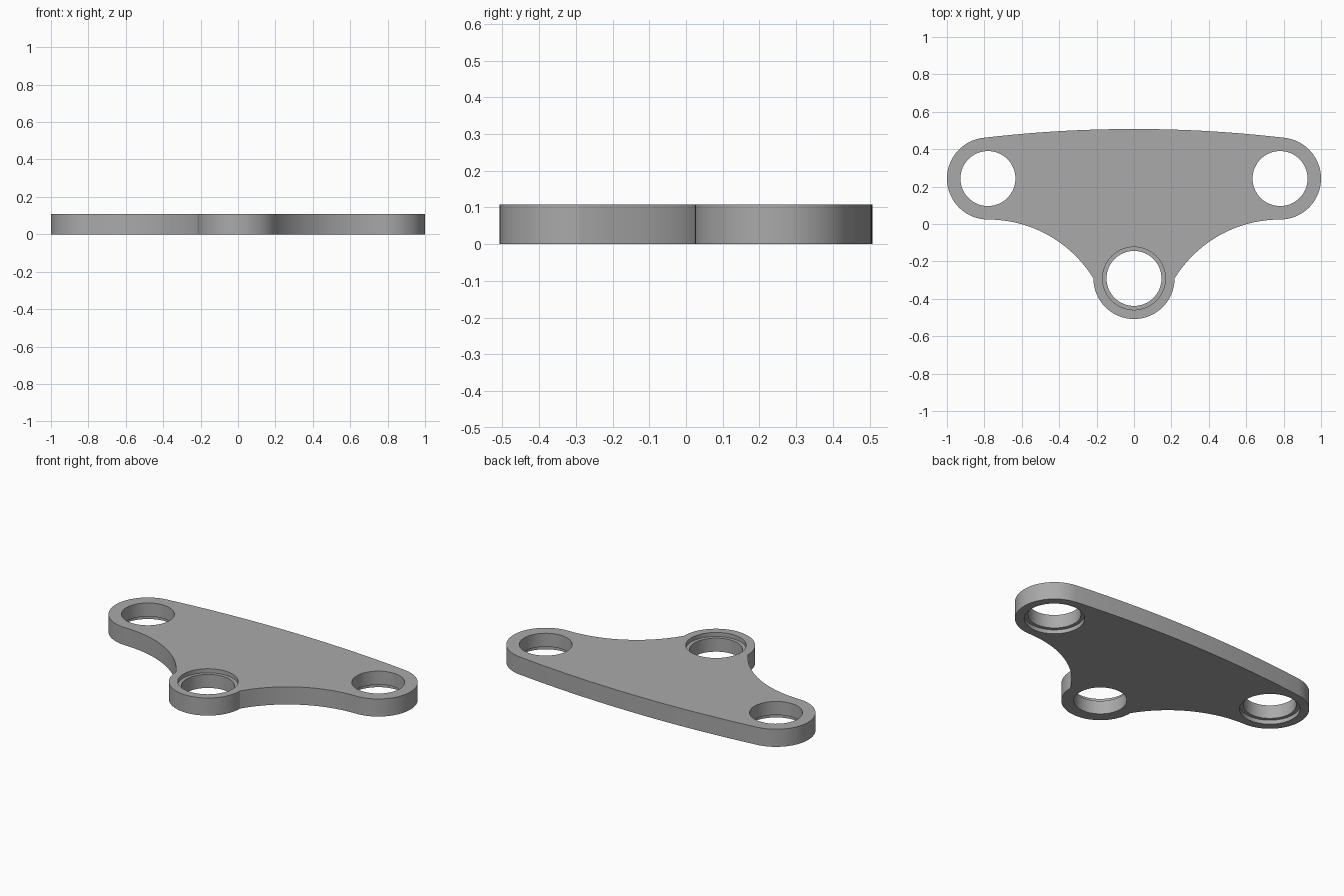
import bpy, bmesh
from math import sin, cos, pi, atan2, hypot
from mathutils import Vector

if "Cube" in bpy.data.objects:
    bpy.data.objects.remove(bpy.data.objects["Cube"])

THICK = 0.108
HOLE_R, RECESS_R, RECESS_DEPTH = 0.147, 0.168, 0.025
EAR_X, EAR_Y, EAR_R = 0.781, 0.243, 0.219
BOSS_Y, BOSS_R = -0.291, 0.217
BACK_Y = 0.508

grey = bpy.data.materials.new("satin grey")
grey.use_nodes = True
grey.diffuse_color = (0.4, 0.4, 0.4, 1)
grey.node_tree.nodes["Principled BSDF"].inputs["Base Color"].default_value = grey.diffuse_color


def arc(cx, cy, r, a0, a1, n):
    return [Vector((cx + r * cos(a0 + (a1 - a0) * i / n),
                    cy + r * sin(a0 + (a1 - a0) * i / n), 0)) for i in range(n + 1)]


def make_object(name, bm):
    bmesh.ops.recalc_face_normals(bm, faces=bm.faces)
    mesh = bpy.data.meshes.new(name)
    bm.to_mesh(mesh)
    bm.free()
    mesh.materials.append(grey)
    obj = bpy.data.objects.new(name, mesh)
    bpy.context.collection.objects.link(obj)
    return obj


def stepped_cutter(name, x, y, recess_on_top):
    """Through hole with a wider shallow recess on one face."""
    profile = [(HOLE_R, -0.1), (HOLE_R, THICK - RECESS_DEPTH),
               (RECESS_R, THICK - RECESS_DEPTH), (RECESS_R, THICK + 0.1)]
    bm = bmesh.new()
    rings = []
    for r, z in profile:
        z = z if recess_on_top else THICK - z
        rings.append([bm.verts.new(p + Vector((0, 0, z)))
                      for p in arc(x, y, r, 0, 2 * pi, 64)[:-1]])
    for low, high in zip(rings, rings[1:]):
        for i in range(64):
            j = (i + 1) % 64
            bm.faces.new((low[i], low[j], high[j], high[i]))
    bm.faces.new(rings[0])
    bm.faces.new(rings[-1])
    cutter = make_object(name, bm)
    cutter.hide_render = True
    return cutter


# Right half of the outline: boss, concave flank, ear, bowed back edge
dx, dy = EAR_X - BOSS_R, EAR_Y - EAR_R - BOSS_Y
flank_r = (dx * dx + dy * dy) / (2 * dy)
flank_cy = EAR_Y - EAR_R - flank_r
flank_end = atan2(BOSS_Y - flank_cy, -dx)

drop = BACK_Y - EAR_Y
back_r = (EAR_X ** 2 + drop ** 2 - EAR_R ** 2) / (2 * (drop - EAR_R))
back_cy = BACK_Y - back_r
tangent = atan2(EAR_Y - back_cy, EAR_X)

half = arc(0, BOSS_Y, BOSS_R, -pi / 2, 0, 24)
half += arc(EAR_X, flank_cy, flank_r, flank_end, pi / 2, 24)[1:]
half += arc(EAR_X, EAR_Y, EAR_R, -pi / 2, tangent, 40)[1:]
half += arc(0, back_cy, back_r, tangent, pi / 2, 16)[1:]
outline = half + [Vector((-p.x, p.y, 0)) for p in reversed(half[1:-1])]

# Plate body
bm = bmesh.new()
base = bm.faces.new([bm.verts.new(p) for p in outline])
top = bmesh.ops.extrude_face_region(bm, geom=[base])
bmesh.ops.translate(bm, vec=(0, 0, THICK),
                    verts=[v for v in top["geom"] if isinstance(v, bmesh.types.BMVert)])
plate = make_object("mounting_plate", bm)

# Holes: ears are recessed underneath, the boss on top
cutters = [stepped_cutter("left_ear_cutter", EAR_X, EAR_Y, False),
           stepped_cutter("right_ear_cutter", -EAR_X, EAR_Y, False),
           stepped_cutter("boss_cutter", 0, BOSS_Y, True)]
for cutter in cutters:
    mod = plate.modifiers.new(cutter.name, "BOOLEAN")
    mod.operation, mod.solver, mod.object = "DIFFERENCE", "EXACT", cutter

bpy.ops.object.select_all(action="DESELECT")
bpy.context.view_layer.objects.active = plate
plate.select_set(True)
for mod in list(plate.modifiers):
    bpy.ops.object.modifier_apply(modifier=mod.name)
for cutter in cutters:
    bpy.data.objects.remove(cutter)
bpy.ops.object.shade_smooth_by_angle(angle=0.4)
